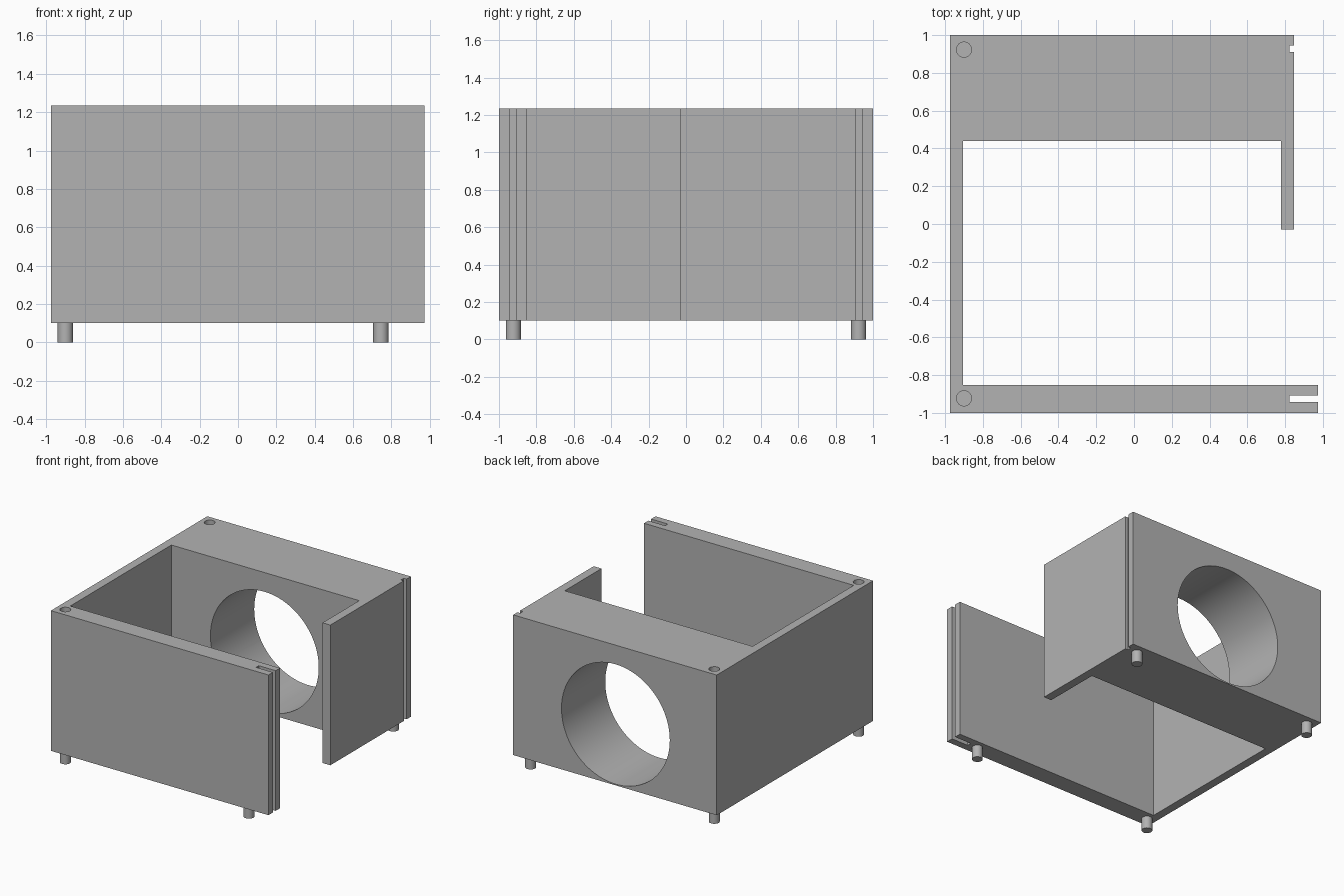
import bpy
import bmesh
from math import radians
from mathutils import Vector

if "Cube" in bpy.data.objects:
    bpy.data.objects.remove(bpy.data.objects["Cube"], do_unlink=True)

grey = bpy.data.materials.new("plain grey")
grey.use_nodes = True
COLOUR = (0.45, 0.45, 0.45, 1)
grey.diffuse_color = COLOUR
grey.node_tree.nodes["Principled BSDF"].inputs["Base Color"].default_value = COLOUR

BOTTOM, TOP = 0.10, 1.235
PIN_Y = 0.923


def extrude_outline(name, outline, z0, z1):
    """Solid prism from a plan outline."""
    bm = bmesh.new()
    face = bm.faces.new([bm.verts.new((x, y, z0)) for x, y in outline])
    top = bmesh.ops.extrude_face_region(bm, geom=[face])["geom"]
    verts = [v for v in top if isinstance(v, bmesh.types.BMVert)]
    bmesh.ops.translate(bm, verts=verts, vec=Vector((0, 0, z1 - z0)))
    bmesh.ops.recalc_face_normals(bm, faces=bm.faces)
    mesh = bpy.data.meshes.new(name)
    bm.to_mesh(mesh)
    bm.free()
    obj = bpy.data.objects.new(name, mesh)
    bpy.context.collection.objects.link(obj)
    obj.data.materials.append(grey)
    return obj


def cylinder(name, radius, depth, location, rotation=(0, 0, 0), sides=32):
    bpy.ops.mesh.primitive_cylinder_add(vertices=sides, radius=radius, depth=depth,
                                        location=location, rotation=rotation)
    obj = bpy.context.object
    obj.name = name
    obj.data.materials.append(grey)
    return obj


def activate(obj):
    bpy.ops.object.select_all(action="DESELECT")
    obj.select_set(True)
    bpy.context.view_layer.objects.active = obj


def cut(obj, cutter):
    cutter.hide_render = True
    mod = obj.modifiers.new("cut", "BOOLEAN")
    mod.operation, mod.solver, mod.object = "DIFFERENCE", "EXACT", cutter
    activate(obj)
    bpy.ops.object.modifier_apply(modifier=mod.name)
    bpy.data.objects.remove(cutter, do_unlink=True)


# Housing: front wall, side wall, thick back block and short arm, with panel slots
housing = extrude_outline("housing", [
    (-0.975, -1), (0.973, -1), (0.973, -0.943), (0.822, -0.943),
    (0.822, -0.908), (0.973, -0.908), (0.973, -0.853), (-0.905, -0.853),
    (-0.905, 0.44), (0.778, 0.44), (0.778, -0.03), (0.848, -0.03),
    (0.848, 0.91), (0.822, 0.91), (0.822, 0.945), (0.848, 0.945),
    (0.848, 1), (-0.975, 1)], BOTTOM, TOP)

# Round opening through the back block
cut(housing, cylinder("opening_cutter", 0.485, 0.8, (-0.07, 0.72, 0.595),
                      (radians(90), 0, 0), 96))

# Pin sockets in the top
for y in (-PIN_Y, PIN_Y):
    cut(housing, cylinder("socket_cutter", 0.04, 0.2, (-0.9, y, TOP)))

activate(housing)
bpy.ops.object.shade_smooth_by_angle(angle=radians(30))

# Pins underneath
for x, side in ((-0.9, "right"), (0.745, "left")):
    for y, end in ((-PIN_Y, "front"), (PIN_Y, "back")):
        pin = cylinder(f"{end}_{side}_pin", 0.04, BOTTOM, (x, y, BOTTOM / 2))
        activate(pin)
        bpy.ops.object.shade_smooth_by_angle(angle=radians(30))
